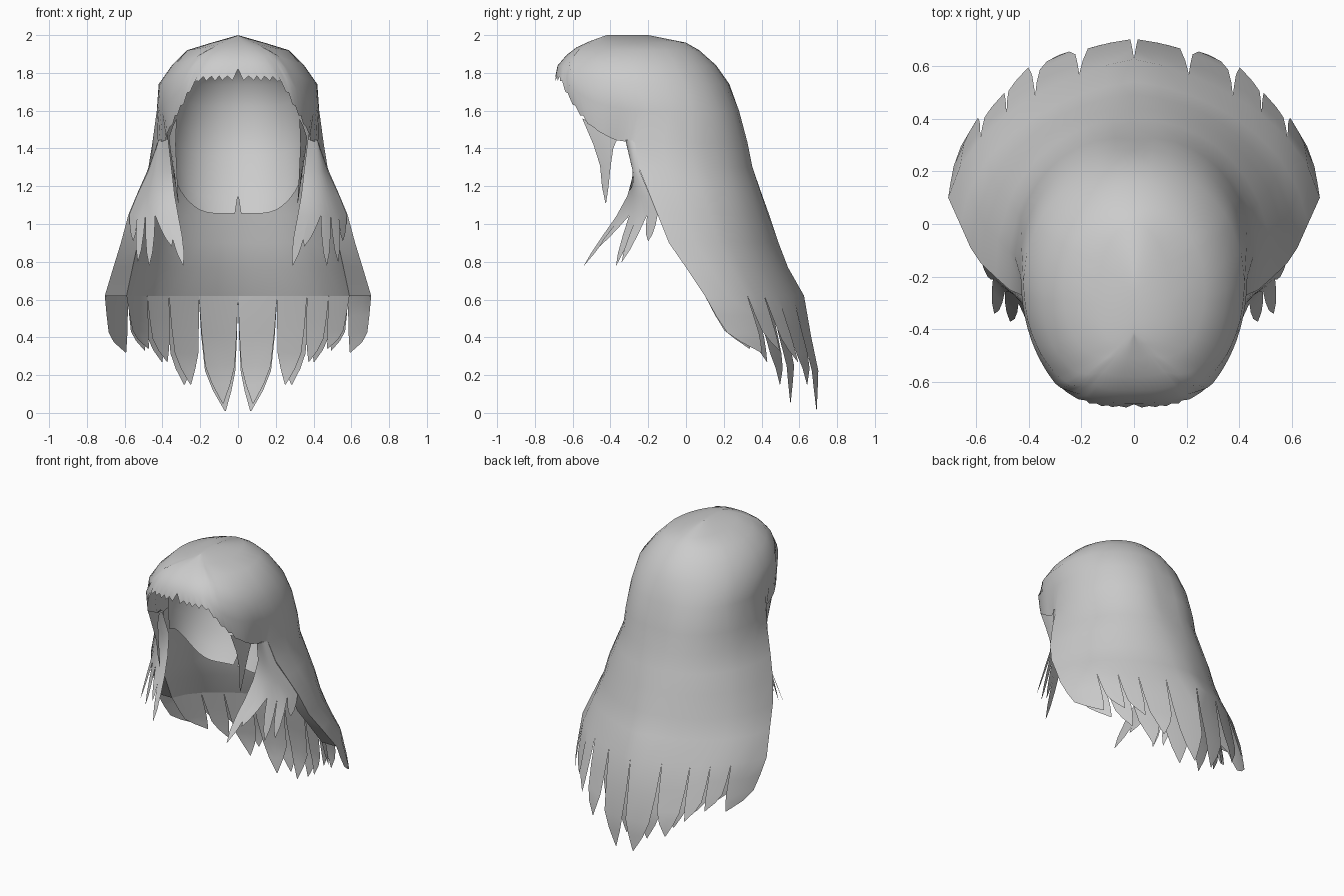
import bpy, bmesh, math
from mathutils import Vector

if "Cube" in bpy.data.objects:
    bpy.data.objects.remove(bpy.data.objects["Cube"])

hair_mat = bpy.data.materials.new("pale_grey")
hair_mat.diffuse_color = (0.6, 0.6, 0.6, 1)
hair_mat.use_nodes = True
hair_mat.node_tree.nodes["Principled BSDF"].inputs["Base Color"].default_value = hair_mat.diffuse_color

# outer hair sections: height, half width, front y, widest y, back y
HAIR = [(2.0, 0, -.42, -.3, -.2), (1.96, .14, -.53, -.28, 0), (1.92, .27, -.61, -.25, .07),
        (1.84, .35, -.68, -.25, .16), (1.74, .42, -.70, -.22, .23), (1.6, .43, -.67, -.2, .28),
        (1.43, .45, -.60, -.27, .32), (1.3, .475, -.5, -.25, .35), (1.05, .58, -.5, -.15, .44),
        (.9, .62, -.5, -.09, .49), (.77, .66, -.5, 0, .54), (.62, .705, -.5, .1, .625),
        (.41, .68, -.5, .18, .655), (.25, .66, -.5, .21, .69), (0, .62, -.5, .22, .68)]
# inner cap sections
CAP = [(1.93, 0, 0, -.28, -.26), (1.88, .2, 0, -.28, 0), (1.75, .34, 0, -.27, .13),
       (1.5, .38, 0, -.25, .16), (1.3, .365, 0, -.25, .10), (1.15, .34, 0, -.26, .03),
       (1.05, .30, 0, -.26, -.03)]
# fringe edge: angle from the front, height
FRINGE = [(0, 1.77), (22, 1.765), (28, 1.70), (35, 1.62), (43, 1.55), (55, 1.49), (70, 1.445),
          (90, 1.43), (180, 1.43)]
# outward correction of the back corners by height
CORNER = [(0, -.03), (.4, -.04), (.62, -.055), (.8, -.03), (1.05, 0), (1.3, .03), (1.45, .045),
          (1.74, 0), (2, 0)]
# distance between the outer and inner curtain by height
DEPTH = [(0, .115), (.62, .115), (.9, .09), (1.05, .07), (1.43, .03)]


def lookup(table, v):
    """Linear interpolation in a table sorted by its first column."""
    rows = sorted(table)
    v = min(max(v, rows[0][0]), rows[-1][0])
    for a, b in zip(rows, rows[1:]):
        if v <= b[0]:
            t = (v - a[0]) / (b[0] - a[0])
            return [p + (q - p) * t for p, q in zip(a[1:], b[1:])]


def surf(table, phi, z, out=0):
    """Point on a sectioned surface, phi = 0 at the front, 180 at the back."""
    w, yf, ym, yb = lookup(table, z)
    s, c = math.sin(math.radians(phi)), math.cos(math.radians(phi))
    x = w * (abs(s) ** .65 if phi < 90 else abs(s))
    if table is HAIR:       # pinch above the ear, shaped back corners
        x -= .055 * max(0, 1 - abs(phi - 72) / 34) * max(0, 1 - abs(z - 1.44) / .16)
        if phi > 90:
            out += lookup(CORNER, z)[0] * abs(math.sin(math.radians(2 * phi)))
    y = ym - c * ((ym - yf) if c > 0 else (yb - ym))
    if phi >= 179.9:
        x = s = 0
    return Vector((x + out * s, y - out * c, z))


def inside(phi, z, out=0):
    """Point on the inner curtain."""
    return surf(HAIR, phi, z, out - lookup(DEPTH, z)[0])


def grid(bm, rows):
    vs = [[bm.verts.new(p) for p in r] for r in rows]
    for r, q in zip(vs, vs[1:]):
        for i in range(len(r) - 1):
            bm.faces.new((r[i], q[i], q[i + 1], r[i + 1]))


def hem_locks(bm, locks, place):
    """Pointed locks: start angle, end angle, tip angle, tip height, flare."""
    for a, b, tip, zt, flare in locks:
        lock = []
        for t, shrink in ((0, 0), (.35, .08), (.65, .2), (.82, .5), (1, .97)):
            lock.append([place(p + (tip - p) * shrink, .62 + (zt - .62) * t, flare * t)
                         for p in (a, (a + b) / 2, b)])
        grid(bm, lock)


def finish(bm, name, angle=70):
    bmesh.ops.remove_doubles(bm, verts=bm.verts, dist=.0005)
    me = bpy.data.meshes.new(name)
    bm.to_mesh(me)
    bm.free()
    ob = bpy.data.objects.new(name, me)
    bpy.context.collection.objects.link(ob)
    me.materials.append(hair_mat)
    m = ob.modifiers.new("mirror", 'MIRROR')
    m.merge_threshold = .002
    bpy.ops.object.select_all(action='DESELECT')
    ob.select_set(True)
    bpy.context.view_layer.objects.active = ob
    bpy.ops.object.shade_smooth_by_angle(angle=math.radians(angle))
    return ob


# crown with jagged fringe
bm = bmesh.new()
BACK = [90, 104, 118, 125, 132, 138.5, 145, 153.5, 162, 171, 180]
PHIS = [0, 1, 3, 5, 7, 9, 12, 15, 18, 21] + list(range(24, 48, 3)) + [50, 55, 60, 66, 72, 78, 84] + BACK
rows = []
for t in (0, .07, .14, .28, .456, .7, 1):
    row = []
    for i, phi in enumerate(PHIS):
        edge = lookup(FRINGE, phi)[0]
        z = 2 - (2 - edge) * t
        if t == 1 and phi < 50:
            z += .05 if i == 0 else (.015 if i % 2 == 0 else -.01)
        row.append(surf(HAIR, phi, z))
    rows.append(row)
grid(bm, rows)

# long back curtain and its hem
LEVELS = (1.43, 1.3, 1.18, 1.05, .9, .77, .62)
grid(bm, [[surf(HAIR, p, z) for p in BACK] for z in LEVELS])
hem_locks(bm, [(162, 180, 174, .01, .02), (145, 162, 154, .15, .03), (132, 145, 143, .27, .04),
               (118, 132, 131, .33, .02), (90, 118, 116, .32, .02)],
          lambda p, z, out: surf(HAIR, p, z, out))
finish(bm, "outer_hair")

# inner curtain with front rim and its own hem
bm = bmesh.new()
INNER = [90, 104, 118, 127.5, 137, 147.5, 158, 169, 180]
grid(bm, [([surf(HAIR, 90, z)] + [inside(p, z) for p in INNER])[::-1] for z in LEVELS])
hem_locks(bm, [(158, 180, 171, .05, 0), (137, 158, 150, .15, 0), (118, 137, 133, .27, 0),
               (90, 118, 116, .34, 0)], inside)
finish(bm, "inner_hair", 50)

# inner cap with centre notch at the nape
bm = bmesh.new()
rows = []
angles = list(range(90, 175, 7)) + [177, 180]
for t in (0, .06, .13, .22, .35, .5, .65, .8, .9, 1):
    row = []
    for p in angles:
        low = 1.055 + .25 * abs(math.sin(math.radians(p))) ** 6
        if p == 180 and t == 1:
            low = 1.16
        row.append(surf(CAP, p, 1.93 - (1.93 - low) * t))
    rows.append(row[::-1])
grid(bm, rows)
finish(bm, "inner_cap")

# narrow lock at the temple
bm = bmesh.new()
grid(bm, [[(.325, -.55, 1.56), (.345, -.47, 1.52), (.365, -.36, 1.46)],
          [(.33, -.49, 1.42), (.35, -.44, 1.40), (.36, -.385, 1.40)],
          [(.325, -.455, 1.31), (.34, -.43, 1.30), (.345, -.40, 1.30)],
          [(.32, -.445, 1.20), (.33, -.43, 1.20), (.33, -.41, 1.20)],
          [(.315, -.427, 1.11), (.316, -.425, 1.11), (.317, -.423, 1.11)]])
finish(bm, "temple_lock")

# side lock sheet splitting into tips
bm = bmesh.new()
inner = [(.37, -.32, 1.45), (.35, -.275, 1.28), (.335, -.31, 1.15), (.315, -.37, 1.04)]
outer = [(.42, -.27, 1.44), (.475, -.245, 1.28), (.535, -.19, 1.15), (.575, -.15, 1.05)]
N = 10
sheet = []
for a, b in zip(inner, outer):
    a, b = Vector(a), Vector(b)
    bulge = Vector((.02, -.02, 0))
    sheet.append([a.lerp(b, i / N) + bulge * math.sin(math.pi * i / N) for i in range(N + 1)])
grid(bm, sheet)
TIPS = [(.29, -.54, .78), (.35, -.46, .88), (.47, -.37, .78), (.53, -.34, .80), (.555, -.20, .91)]
for k, tip in enumerate(TIPS):
    top = sheet[-1][2 * k:2 * k + 3]
    lock = []
    for t, shrink in ((0, 0), (.4, .1), (.75, .4), (1, .97)):
        mid = top[1].lerp(Vector(tip), t)
        lock.append([mid + (p - top[1]) * (1 - shrink) for p in top])
    grid(bm, lock)
finish(bm, "side_lock")
